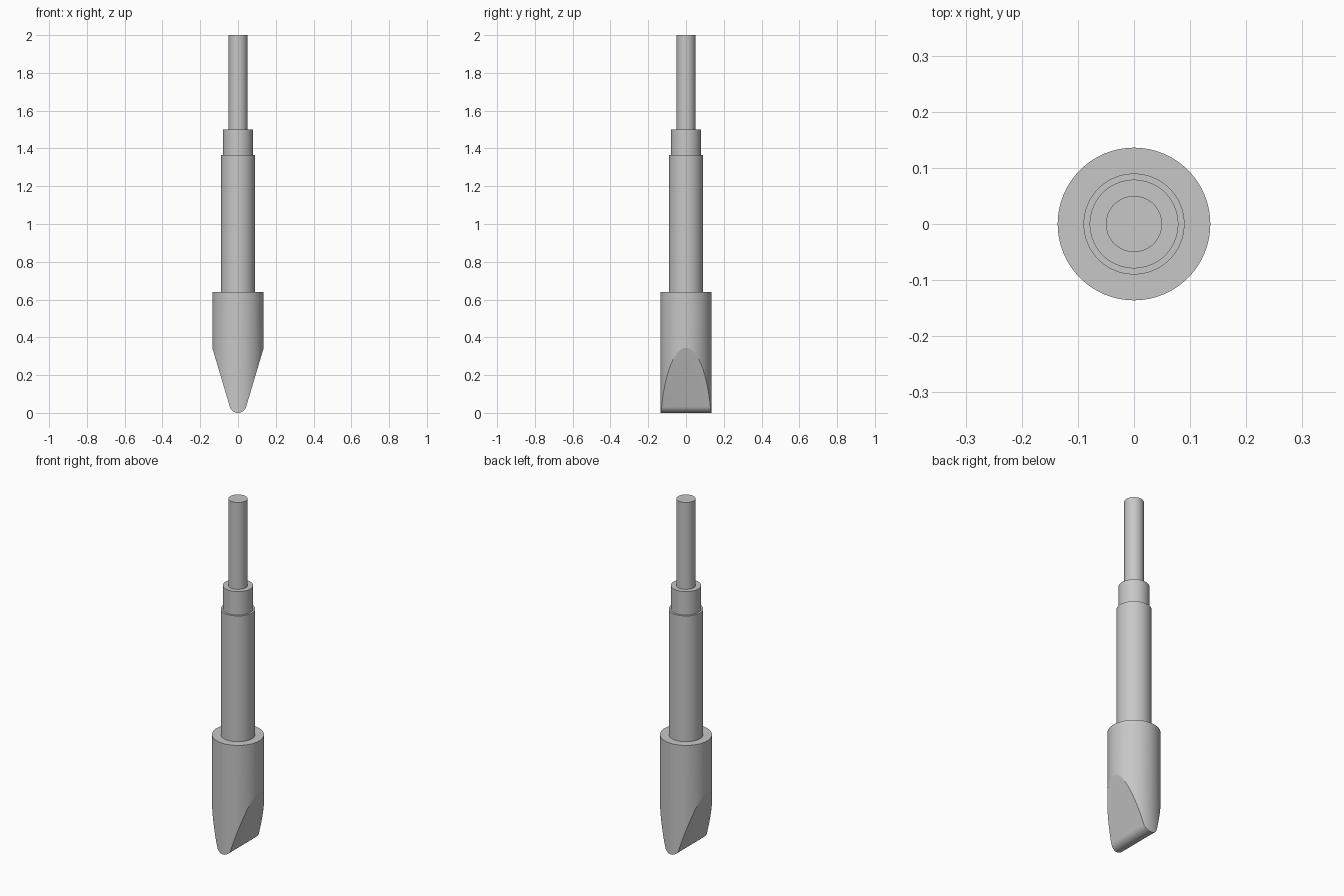
import bpy
import bmesh
from math import sin, cos, pi, radians
from mathutils import Matrix, Vector

if "Cube" in bpy.data.objects:
    bpy.data.objects.remove(bpy.data.objects["Cube"], do_unlink=True)

steel = bpy.data.materials.new("grey steel")
steel.use_nodes = True
GREY = (0.57, 0.57, 0.57, 1)
steel.diffuse_color = GREY
steel.node_tree.nodes["Principled BSDF"].inputs["Base Color"].default_value = GREY


def make_object(name, bm):
    bmesh.ops.recalc_face_normals(bm, faces=bm.faces)
    mesh = bpy.data.meshes.new(name)
    bm.to_mesh(mesh)
    bm.free()
    mesh.materials.append(steel)
    obj = bpy.data.objects.new(name, mesh)
    bpy.context.collection.objects.link(obj)
    return obj


def lathe(name, profile, sides=96):
    """Closed solid turned around z from (radius, height) points."""
    bm = bmesh.new()
    rings = [[bm.verts.new((r * cos(2 * pi * i / sides), r * sin(2 * pi * i / sides), z))
              for i in range(sides)] for r, z in profile]
    for low, high in zip(rings, rings[1:]):
        for i in range(sides):
            j = (i + 1) % sides
            bm.faces.new((low[i], low[j], high[j], high[i]))
    bm.faces.new(rings[0][::-1])
    bm.faces.new(rings[-1])
    return make_object(name, bm)


# Stepped round body: head, shaft, collar and pin
body = lathe("stepped_shaft_with_chisel_head", [
    (0.136, -0.05), (0.136, 0.64), (0.09, 0.64), (0.09, 1.365),
    (0.079, 1.365), (0.079, 1.50), (0.05, 1.50), (0.05, 2.0)])

# Wedge outline with a rounded edge, pushed through along y
tip, slope, steps = 0.045, radians(16.5), 20
start, end = pi + slope, 2 * pi - slope
angles = [start + (end - start) * i / steps for i in range(steps + 1)]
outline = [(-0.2, 2.1), (-0.2, 0.56)]
outline += [(tip * cos(a), tip + tip * sin(a)) for a in angles]
outline += [(0.2, 0.56), (0.2, 2.1)]

bm = bmesh.new()
side = bm.faces.new([bm.verts.new((x, -0.3, z)) for x, z in outline])
new = bmesh.ops.extrude_face_region(bm, geom=[side])["geom"]
bmesh.ops.translate(bm, vec=Vector((0, 0.6, 0)),
                    verts=[v for v in new if isinstance(v, bmesh.types.BMVert)])
cutter = make_object("wedge_cutter", bm)
cutter.hide_render = True
cutter.hide_set(True)

# Keep only what lies inside the wedge
cut = body.modifiers.new("chisel", "BOOLEAN")
cut.operation = "INTERSECT"
cut.solver = "EXACT"
cut.object = cutter
bpy.ops.object.select_all(action="DESELECT")
body.select_set(True)
bpy.context.view_layer.objects.active = body
bpy.ops.object.modifier_apply(modifier=cut.name)
bpy.data.objects.remove(cutter, do_unlink=True)
bpy.ops.object.shade_smooth_by_angle(angle=radians(14))
